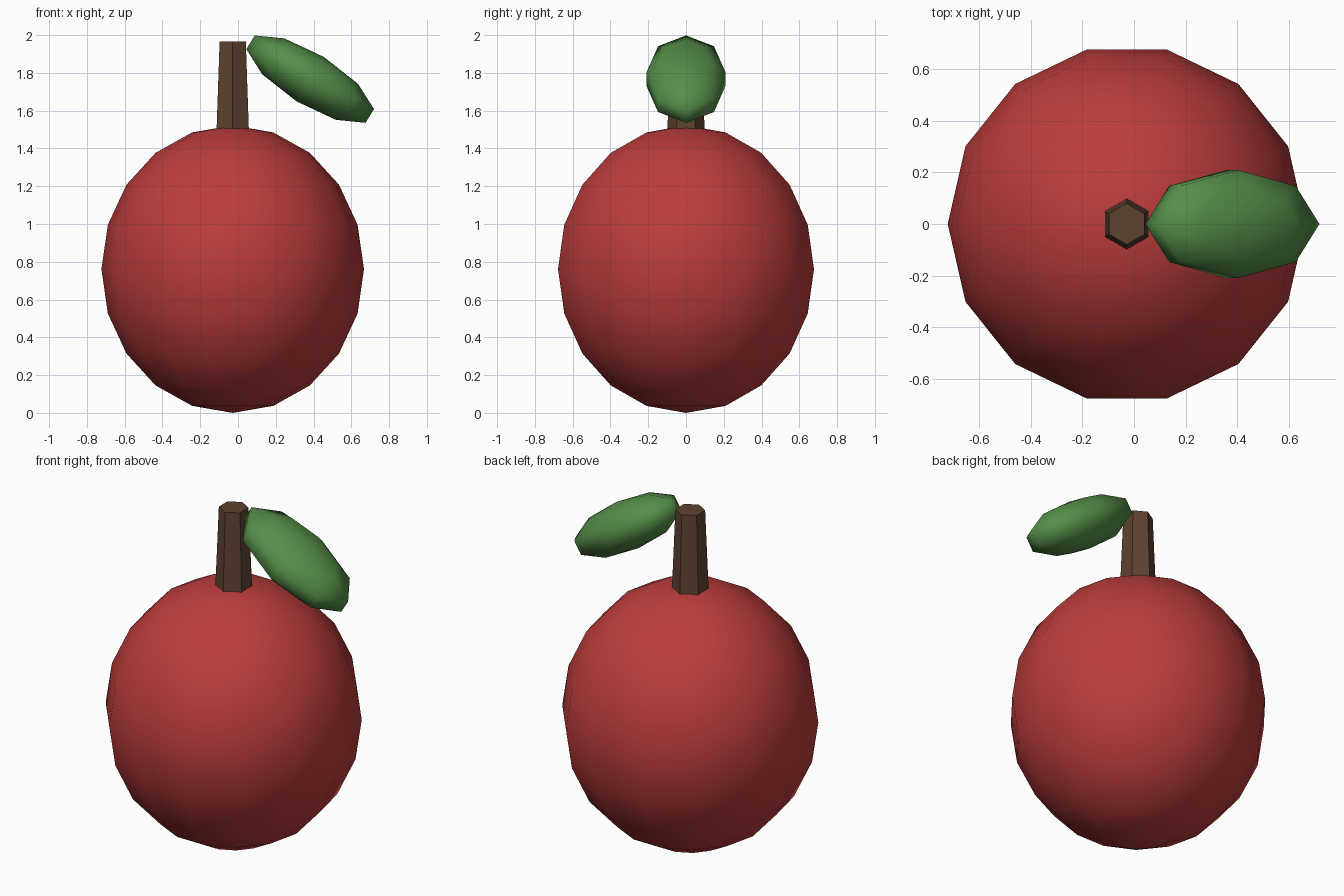
import bpy, bmesh
from math import sin, cos, pi, tau, radians
from mathutils import Matrix

if "Cube" in bpy.data.objects:
    bpy.data.objects.remove(bpy.data.objects["Cube"])


def material(name, rgb):
    mat = bpy.data.materials.new(name)
    mat.diffuse_color = (*rgb, 1)
    mat.use_nodes = True
    mat.node_tree.nodes["Principled BSDF"].inputs["Base Color"].default_value = mat.diffuse_color
    return mat


def lathe(name, profile, sides, mat, smooth, loc, rot=(0, 0, 0), scale=(1, 1, 1)):
    """Spin an (r, z) profile round z; the first corner lies on +x."""
    bm = bmesh.new()
    verts = [bm.verts.new((r, 0, z)) for r, z in profile]
    edges = [bm.edges.new(pair) for pair in zip(verts, verts[1:])]
    bmesh.ops.spin(bm, geom=verts + edges, cent=(0, 0, 0), axis=(0, 0, 1),
                   angle=tau, steps=sides)
    bmesh.ops.remove_doubles(bm, verts=bm.verts, dist=1e-4)
    bmesh.ops.holes_fill(bm, edges=bm.edges, sides=0)
    bmesh.ops.scale(bm, vec=scale, verts=bm.verts)
    bmesh.ops.recalc_face_normals(bm, faces=bm.faces)
    for f in bm.faces:
        f.smooth = smooth
    mesh = bpy.data.meshes.new(name)
    bm.to_mesh(mesh)
    bm.free()
    mesh.materials.append(mat)
    obj = bpy.data.objects.new(name, mesh)
    obj.location, obj.rotation_euler = loc, rot
    bpy.context.collection.objects.link(obj)
    return obj


def half_circle(bands):
    pts = [(cos(-pi / 2 + pi * i / bands), sin(-pi / 2 + pi * i / bands))
           for i in range(bands + 1)]
    pts[0], pts[-1] = (0, -1), (0, 1)
    return pts


red = material("red_skin", (0.50, 0.045, 0.045))
brown = material("brown_wood", (0.11, 0.055, 0.03))
green = material("green_leaf", (0.09, 0.27, 0.065))

# Fruit body: slightly tall low-poly sphere
lathe("fruit_body", half_circle(10), 14, red, True,
      (-0.028, 0, 0.761), scale=(0.695, 0.695, 0.761))

# Stem: tapered six-sided post, sunk slightly into the body
lathe("stem", [(0.1, 1.465), (0.08, 1.967)], 6, brown, False,
      (-0.028, 0, 0), rot=(0, 0, pi / 2))

# Leaf: flattened sphere drooping to the right
lathe("leaf", half_circle(5), 8, green, True,
      (0.382, 0, 1.767), rot=(0, radians(31.7), 0), scale=(0.39, 0.22, 0.138))
